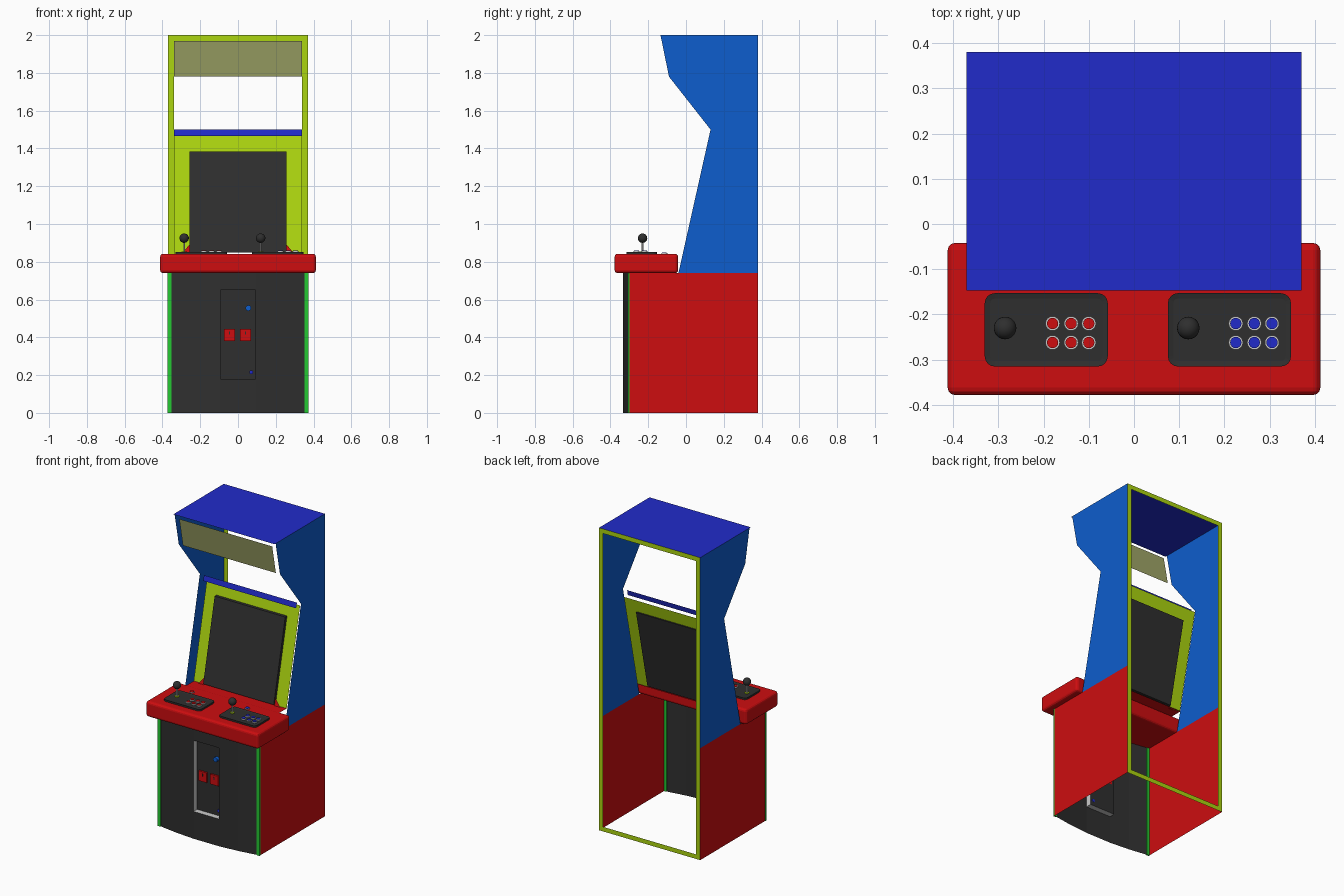
import bpy, bmesh
from mathutils import Matrix, Vector

if "Cube" in bpy.data.objects:
    bpy.data.objects.remove(bpy.data.objects["Cube"])


def material(name, *rgb):
    m = bpy.data.materials.new(name)
    m.use_nodes = True
    m.diffuse_color = (*rgb, 1)
    m.node_tree.nodes["Principled BSDF"].inputs["Base Color"].default_value = (*rgb, 1)
    return m


red = material("red", .61, .004, .005)
blue = material("side blue", .004, .11, .61)
navy = material("roof blue", .015, .024, .59)
lime = material("lime", .41, .66, .005)
green = material("green", .017, .58, .032)
dark = material("charcoal", .028, .028, .028)
olive = material("pale olive", .36, .39, .14)
grey = material("light grey", .6, .6, .6)


def finish(name, bm, mat, smooth=False):
    mesh = bpy.data.meshes.new(name)
    bm.to_mesh(mesh)
    bm.free()
    mesh.materials.append(mat)
    for p in mesh.polygons:
        p.use_smooth = smooth
    ob = bpy.data.objects.new(name, mesh)
    bpy.context.collection.objects.link(ob)
    return ob


def sheet(name, mat, *polygons):
    """Open surface made of separate polygons."""
    bm = bmesh.new()
    for poly in polygons:
        bm.faces.new([bm.verts.new(p) for p in poly])
    bmesh.ops.remove_doubles(bm, verts=bm.verts, dist=.0005)
    return finish(name, bm, mat)


def box_bm(x0, x1, y0, y1, z0, z1):
    bm = bmesh.new()
    lo, hi = Vector((x0, y0, z0)), Vector((x1, y1, z1))
    size = hi - lo
    bmesh.ops.create_cube(bm, size=1, matrix=Matrix.Translation((lo + hi) / 2) @ Matrix.Diagonal((*size, 1)))
    return bm


def box(name, mat, *bounds):
    return finish(name, box_bm(*bounds), mat)


def disc(name, mat, x, y, z, r, h, axis="Z", n=16):
    bm = bmesh.new()
    m = Matrix.Translation((x, y, z))
    if axis == "Y":
        m = m @ Matrix.Rotation(1.5708, 4, "X")
    bmesh.ops.create_cone(bm, cap_ends=True, segments=n, radius1=r, radius2=r, depth=h, matrix=m)
    return finish(name, bm, mat)


def rect_xz(x0, x1, z0, z1, y):
    """Upright rectangle; y may be a number or a function of z."""
    f = y if callable(y) else (lambda z: y)
    return [(x0, f(z0), z0), (x1, f(z0), z0), (x1, f(z1), z1), (x0, f(z1), z1)]


def slope(offset):
    return lambda z: -.04 + .2237 * (z - .74) + offset


W, IN, BACK, H, WAIST = .37, .34, .38, 2, .74

# Cabinet sides, red below and blue above
upper = [(-.04, WAIST), (.13, 1.5), (-.09, 1.78), (-.135, H), (BACK, H), (BACK, WAIST)]
lower = [(-.302, 0), (BACK, 0), (BACK, WAIST), (-.302, WAIST)]
for side, x in (("right", -W), ("left", W)):
    sheet(side + "_upper_side", blue, [(x, y, z) for y, z in upper])
    sheet(side + "_lower_side", red, [(x, y, z) for y, z in lower])

# Roof and open back frame
sheet("roof", navy, [(-W, -.147, H), (W, -.147, H), (W, BACK, H), (-W, BACK, H)])
rim = W - IN
sheet("back_frame", lime,
      rect_xz(-W, -IN, 0, H, BACK), rect_xz(IN, W, 0, H, BACK),
      rect_xz(-IN, IN, 0, rim, BACK), rect_xz(-IN, IN, H - rim, H, BACK))

# Marquee and strip above the monitor
sheet("marquee", olive, rect_xz(-IN, IN, 1.78, 1.97, lambda z: -.09 - .2 * (z - 1.78)))
sheet("speaker_strip", navy, rect_xz(-IN, IN, 1.465, 1.5, slope(0)))

# Monitor surround and screen
SX, S0, S1 = .258, .85, 1.385
surround = slope(.04)
sheet("monitor_surround", lime,
      rect_xz(-IN, -SX, .84, S1, surround), rect_xz(SX, IN, .84, S1, surround),
      rect_xz(-IN, IN, S1, 1.468, surround))
bm = box_bm(-SX, SX, .02, .05, S0, S1)
for v in bm.verts:
    v.co.y = slope(v.co.y)(v.co.z)
front = min(bm.faces, key=lambda f: f.calc_center_median().y)
bm.normal_update()
bmesh.ops.inset_region(bm, faces=[front], thickness=.02, depth=0)
bmesh.ops.inset_region(bm, faces=[front], thickness=.003, depth=-.012)
finish("screen", bm, dark)
for s in (-1, 1):
    y = slope(.03)
    sheet("screen_gusset", red, [(s * SX, y(.84), .84), (s * .3, y(.84), .84), (s * SX, y(.89), .89)])

# Control panel and the deck behind it
bm = box_bm(-.412, .412, -.378, -.042, WAIST, .842)
bmesh.ops.bevel(bm, geom=bm.edges[:], offset=.016, segments=3, profile=.5, affect="EDGES")
finish("control_panel", bm, red)
sheet("deck", red, [(-IN, -.06, .841), (IN, -.06, .841), (IN, .03, .841), (-IN, .03, .841)])

# Player controls: pad, stick and buttons for each player
for player, dx, cap in (("first", 0, red), ("second", .405, navy)):
    bm = box_bm(-.33 + dx, -.058 + dx, -.315, -.153, .838, .853)
    upright = [e for e in bm.edges if abs(e.verts[0].co.z - e.verts[1].co.z) > .01]
    bmesh.ops.bevel(bm, geom=upright, offset=.022, segments=4, profile=.5, affect="EDGES")
    top = max(bm.faces, key=lambda f: f.calc_center_median().z)
    bm.normal_update()
    bmesh.ops.inset_region(bm, faces=[top], thickness=.012, depth=-.003)
    finish(player + "_pad", bm, dark)

    sx, sy = -.285 + dx, -.23
    disc(player + "_stick_base", lime, sx, sy, .852, .014, .006)
    disc(player + "_stick_shaft", grey, sx, sy, .88, .005, .07, n=10)
    bm = bmesh.new()
    bmesh.ops.create_uvsphere(bm, u_segments=20, v_segments=12, radius=.025,
                              matrix=Matrix.Translation((sx, sy, .925)))
    finish(player + "_stick_ball", bm, dark, smooth=True)

    spots = [(x, y, .852) for x in (-.18, -.139, -.1) for y in (-.22, -.262)]
    for x, y, z in spots + [(-.256, -.115, .842)]:
        disc(player + "_button_ring", grey, x + dx, y, z, .016, .008)
        disc(player + "_button", cap, x + dx, y, z + .003, .0125, .009)

# Bowed front panel with an opening for the coin door
DX, D0, D1, DOOR, EDGE = .093, .18, .65, -.295, .352


def bow(x):
    return -.302 - .033 * (1 - (x / EDGE) ** 2)


columns = [-EDGE, -.23, -DX, DX, .23, EDGE]
panels = []
for a, b in zip(columns, columns[1:]):
    spans = [(0, D0), (D1, WAIST)] if a == -DX else [(0, WAIST)]
    for z0, z1 in spans:
        panels.append([(a, bow(a), z0), (b, bow(b), z0), (b, bow(b), z1), (a, bow(a), z1)])
sheet("front_panel", dark, *panels)

# Green corner trim
for s in (-1, 1):
    box("corner_trim", green, *sorted((s * EDGE, s * (W + .003))), -.307, -.298, 0, WAIST)

# Coin door, its recess and fittings
face = bow(DX)
ring = [(-DX, D0), (DX, D0), (DX, D1), (-DX, D1)]
sheet("door_recess", grey, *[
    [(*p[:1], face, p[1]), (q[0], face, q[1]), (q[0], DOOR, q[1]), (p[0], DOOR, p[1])]
    for p, q in zip(ring, ring[1:] + ring[:1])])
sheet("coin_door", dark, rect_xz(-DX, DX, D0, D1, DOOR))
for x in (-.045, .04):
    box("coin_plate", red, x - .03, x + .03, DOOR - .012, DOOR, .38, .445)
    box("coin_slot", dark, x - .003, x + .003, DOOR - .014, DOOR, .415, .432)
disc("door_knob", blue, .055, DOOR - .01, .555, .015, .025, "Y")
disc("door_lock", navy, .07, DOOR - .004, .215, .01, .01, "Y")
